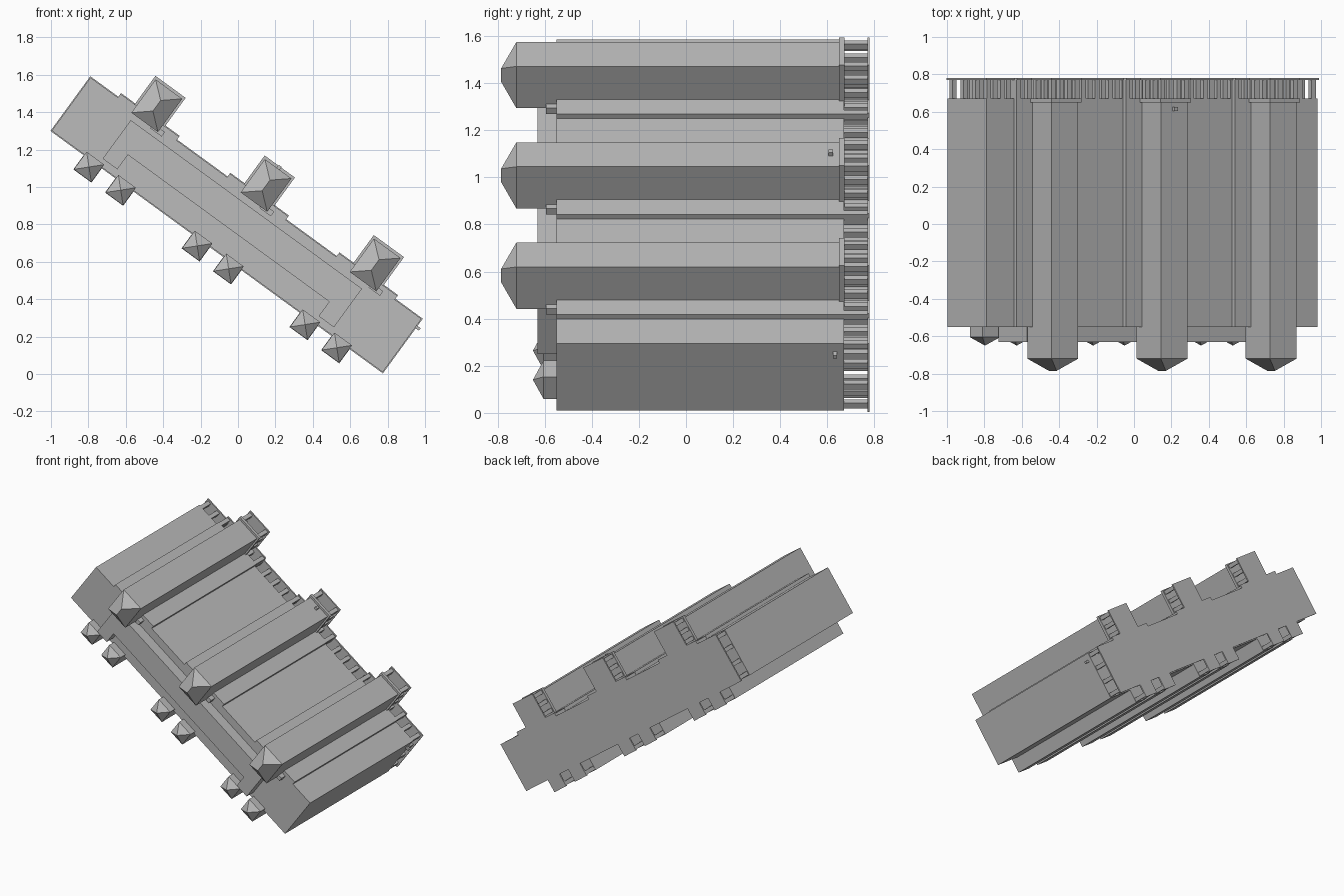
import bpy, bmesh, math
from mathutils import Vector

if "Cube" in bpy.data.objects:
    bpy.data.objects.remove(bpy.data.objects["Cube"])

stone = bpy.data.materials.new("grey_stone")
stone.use_nodes = True
GREY = (0.5, 0.5, 0.5, 1)
stone.diffuse_color = GREY
stone.node_tree.nodes["Principled BSDF"].inputs["Base Color"].default_value = GREY

# Tilted frame: u runs down the long side, v across it, y is the extrusion
ANGLE = math.radians(36.1)
C, S = math.cos(ANGLE), math.sin(ANGLE)
CENTRE = Vector((-0.0075, 0, 0.7975))
HALF_U, HALF_V = 1.095, 0.176
BODY_FRONT, BODY_BACK = -0.55, 0.67
PLATE_FRONT, PLATE_BACK = 0.77, 0.78
TOWERS = (-0.72, 0.003, 0.725)
TURRETS = (-0.82, -0.61, -0.104, 0.104, 0.61, 0.82)
TOWER_V, TURRET_V = 0.263, -0.215


def place(u, y, v):
    return CENTRE + Vector((C * u + S * v, y, C * v - S * u))


def finish(name, bm):
    bmesh.ops.recalc_face_normals(bm, faces=bm.faces)
    mesh = bpy.data.meshes.new(name)
    bm.to_mesh(mesh)
    bm.free()
    mesh.materials.append(stone)
    obj = bpy.data.objects.new(name, mesh)
    bpy.context.collection.objects.link(obj)
    return obj


def extrude(bm, outline, y0, y1):
    """Extrude a (u, v) outline from y0 to y1."""
    a = [bm.verts.new(place(u, y0, v)) for u, v in outline]
    b = [bm.verts.new(place(u, y1, v)) for u, v in outline]
    n = len(outline)
    bm.faces.new(a)
    bm.faces.new(b[::-1])
    for i in range(n):
        j = (i + 1) % n
        bm.faces.new((a[i], b[i], b[j], a[j]))


def rect(u, v, hu, hv):
    return [(u - hu, v - hv), (u + hu, v - hv), (u + hu, v + hv), (u - hu, v + hv)]


def solid(name, outline, y0, y1):
    bm = bmesh.new()
    extrude(bm, outline, y0, y1)
    return finish(name, bm)


def spire(name, u, v, hu, hv, base, tip, ridge=0.0):
    """Square shaft along y, closed by a pyramid or a short hipped roof."""
    bm = bmesh.new()
    back = [bm.verts.new(place(p, BODY_BACK, q)) for p, q in rect(u, v, hu, hv)]
    eave = [bm.verts.new(place(p, base, q)) for p, q in rect(u, v, hu, hv)]
    low = bm.verts.new(place(u, tip, v - ridge))
    top = bm.verts.new(place(u, tip, v + ridge)) if ridge else low
    bm.faces.new(back)
    for i in range(4):
        j = (i + 1) % 4
        bm.faces.new((back[i], back[j], eave[j], eave[i]))
    bm.faces.new((eave[0], eave[1], low))
    bm.faces.new((eave[2], eave[3], top))
    for a, b, c, d in ((1, 2, top, low), (3, 0, low, top)):
        bm.faces.new((eave[a], eave[b], c, d) if ridge else (eave[a], eave[b], c))
    finish(name, bm)


def wall_outline(grow, with_towers):
    """Stepped outline of the body, optionally including tower footprints."""
    hu, hv = HALF_U + grow, HALF_V + grow
    block_v = 0.2 + grow
    pts = [(-hu, -hv), (-hu, hv)]
    for t in TOWERS:
        pts += [(t - 0.194, hv), (t - 0.194, block_v)]
        if with_towers:
            pts += [(t - 0.1, block_v), (t - 0.1, 0.388), (t + 0.1, 0.388), (t + 0.1, block_v)]
        pts += [(t + 0.194, block_v), (t + 0.194, hv)]
    pts += [(hu, hv), (hu, -hv)]
    if with_towers:
        for t in reversed(TURRETS):
            pts += [(t + 0.06, -hv), (t + 0.06, -0.275), (t - 0.06, -0.275), (t - 0.06, -hv)]
    return pts


# Main body and base plate
solid("main_body", wall_outline(0, False), BODY_FRONT, BODY_BACK)
solid("base_plate", wall_outline(0.005, True), PLATE_FRONT, PLATE_BACK)

# Raised bracket-shaped parapet on the front
parapet = [(-0.787, -0.136), (-0.787, 0.119), (0.743, 0.119), (0.743, -0.136),
           (0.642, -0.136), (0.642, -0.04), (-0.69, -0.04), (-0.69, -0.136)]
solid("roof_parapet", parapet, -0.63, BODY_FRONT)

# Large towers with collars and small brackets
for i, t in enumerate(TOWERS, 1):
    spire(f"tower_{i}", t, TOWER_V, 0.088, 0.11, -0.72, -0.785, 0.035)
    solid(f"tower_collar_{i}", rect(t, TOWER_V, 0.1, 0.125), 0.65, BODY_BACK + 0.002)
    solid(f"tower_bracket_{i}", rect(t + 0.08, 0.16, 0.038, 0.015), -0.595, BODY_FRONT)

# Small turrets along the lower side
for i, t in enumerate(TURRETS, 1):
    spire(f"turret_{i}", t, TURRET_V, 0.058, 0.058, -0.605, -0.65)

# Colonnade between body and base plate
bm = bmesh.new()


def pillar(u, v, h=0.014):
    extrude(bm, rect(u, v, h, h), BODY_BACK, PLATE_FRONT)


steps = 24
for k in range(steps + 1):
    u = -1.075 + 2.15 * k / steps
    for v in (-0.156, 0.156):
        pillar(u, v)
for u in (-1.075, 1.075):
    for v in (-0.055, 0.055):
        pillar(u, v)
for t in TOWERS:
    for side in (-1, 1):
        pillar(t + side * 0.178, 0.184)
        for v in (0.225, 0.295, 0.365):
            pillar(t + side * 0.078, v)
for t in TURRETS:
    for side in (-1, 1):
        pillar(t + side * 0.042, -0.255)
finish("colonnade", bm)

# Small wall fittings
solid("end_fitting", rect(HALF_U + 0.012, 0.125, 0.014, 0.008), 0.625, 0.642)
solid("tower_fitting", rect(TOWERS[1], 0.38, 0.01, 0.012), 0.605, 0.625)
